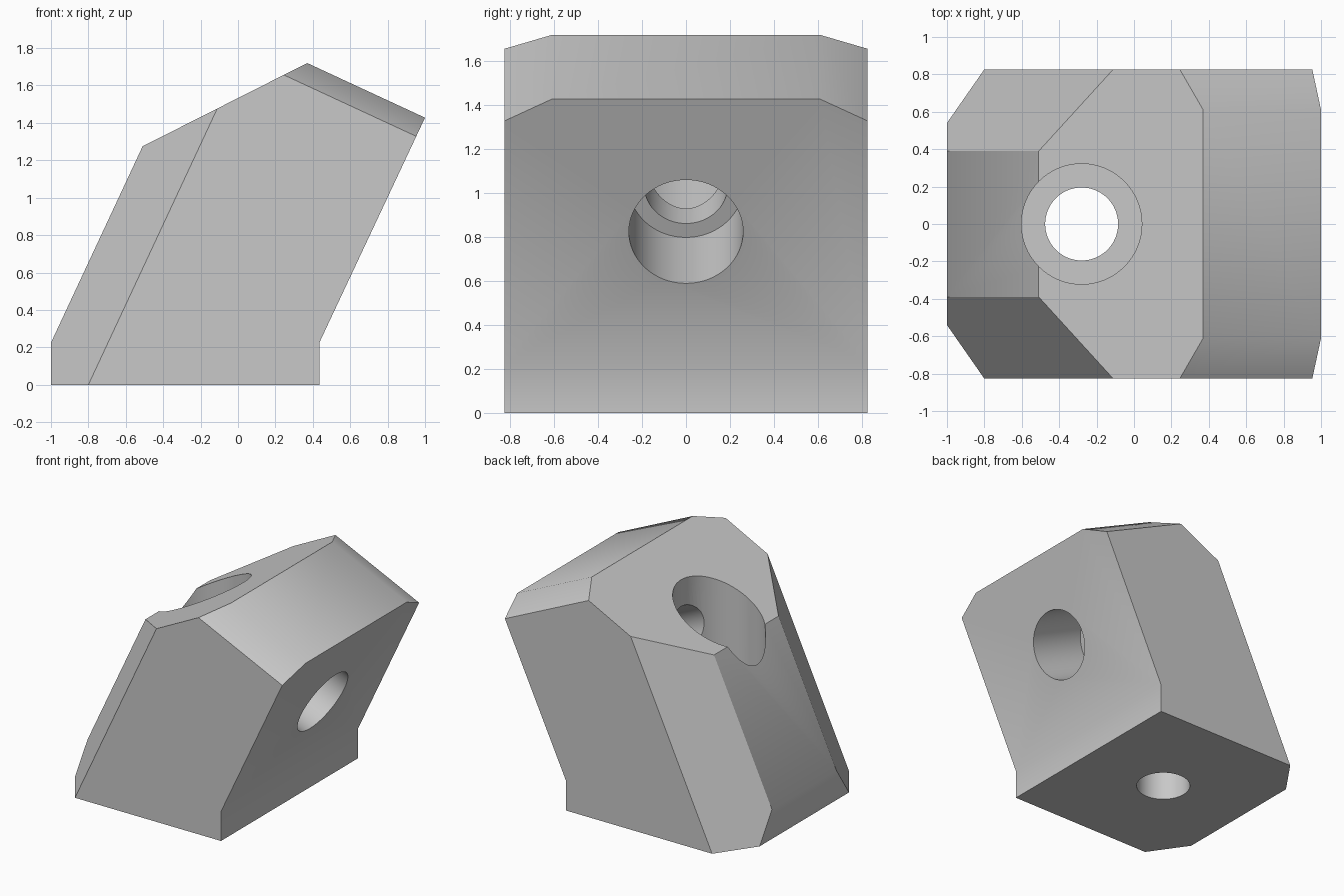
import bpy
import bmesh
import math
from mathutils import Matrix, Vector

cube = bpy.data.objects.get("Cube")
if cube:
    bpy.data.objects.remove(cube, do_unlink=True)

HALF_WIDTH = 0.827

grey = bpy.data.materials.new("plain grey")
grey.use_nodes = True
colour = (0.58, 0.58, 0.58, 1)
grey.diffuse_color = colour
grey.node_tree.nodes["Principled BSDF"].inputs["Base Color"].default_value = colour


def add_object(name, bm):
    mesh = bpy.data.meshes.new(name)
    bm.to_mesh(mesh)
    bm.free()
    mesh.materials.append(grey)
    obj = bpy.data.objects.new(name, mesh)
    bpy.context.collection.objects.link(obj)
    return obj


def slice_off(bm, point, normal):
    """Remove everything on the normal side of a plane and cap the cut."""
    geom = bm.verts[:] + bm.edges[:] + bm.faces[:]
    cut = bmesh.ops.bisect_plane(bm, geom=geom, plane_co=point, plane_no=normal,
                                 clear_outer=True, dist=1e-5)
    edges = [e for e in cut["geom_cut"] if isinstance(e, bmesh.types.BMEdge)]
    bmesh.ops.contextual_create(bm, geom=edges)


def bore(name, start, end, radius):
    """Round cutter with smooth walls and flat ends."""
    start, end = Vector(start), Vector(end)
    axis = end - start
    bm = bmesh.new()
    turn = axis.to_track_quat("Z", "Y").to_matrix().to_4x4()
    bmesh.ops.create_cone(bm, cap_ends=True, segments=64, radius1=radius,
                          radius2=radius, depth=axis.length,
                          matrix=Matrix.Translation((start + end) / 2) @ turn)
    for f in bm.faces:
        f.smooth = len(f.verts) == 4
    cutter = add_object(name, bm)
    cutter.hide_render = True
    return cutter


# Leaning block, extruded from its side profile
profile = [(-1, 0), (0.435, 0), (0.435, 0.225), (1, 1.428),
           (0.37, 1.72), (-0.51, 1.275), (-1, 0.225)]
bm = bmesh.new()
side = bm.faces.new([bm.verts.new((x, -HALF_WIDTH, z)) for x, z in profile])
wall = bmesh.ops.extrude_face_region(bm, geom=[side])
bmesh.ops.translate(bm, vec=(0, 2 * HALF_WIDTH, 0),
                    verts=[v for v in wall["geom"] if isinstance(v, bmesh.types.BMVert)])
bmesh.ops.recalc_face_normals(bm, faces=bm.faces)

# Corner chamfers on both sides: along the leaning back, and on the upper end
lean = Vector((0.49, 0, 1.05))
end_slope = Vector((0.63, 0, -0.292))
for s in (-1, 1):
    normal = lean.cross(Vector((0.2, s * 0.287, 0)))
    normal *= s if normal.y * s * s > 0 else -s
    if normal.y * s < 0:
        normal.negate()
    slice_off(bm, Vector((-0.8, s * HALF_WIDTH, 0)), normal)

    normal = end_slope.cross(Vector((-0.122, s * 0.217, -0.065)))
    if normal.z < 0:
        normal.negate()
    slice_off(bm, Vector((0.37, s * 0.61, 1.72)), normal)

bm.normal_update()
for f in bm.faces:
    f.smooth = f.normal.z > 0.5 and f.normal.x > 0.2
block = add_object("angled_block", bm)

# Stepped holes: one vertical, one square to the leaning face
mouth = Vector((0.716, 0, 0.825))
inward = Vector((-0.906, 0, 0.423))
cutters = [
    bore("vertical_bore", (-0.28, 0, -0.2), (-0.28, 0, 1.0), 0.195),
    bore("vertical_counterbore", (-0.28, 0, 0.5), (-0.28, 0, 2.2), 0.322),
    bore("side_counterbore", mouth - inward * 0.3, mouth + inward * 0.494, 0.26),
    bore("side_bore", mouth + inward * 0.3, mouth + inward * 1.0, 0.19),
]
bpy.ops.object.select_all(action="DESELECT")
block.select_set(True)
bpy.context.view_layer.objects.active = block
for cutter in cutters:
    mod = block.modifiers.new(cutter.name, "BOOLEAN")
    mod.operation = "DIFFERENCE"
    mod.solver = "EXACT"
    mod.object = cutter
    bpy.ops.object.modifier_apply(modifier=mod.name)
    bpy.data.objects.remove(cutter, do_unlink=True)

block.data.set_sharp_from_angle(angle=math.radians(32))
